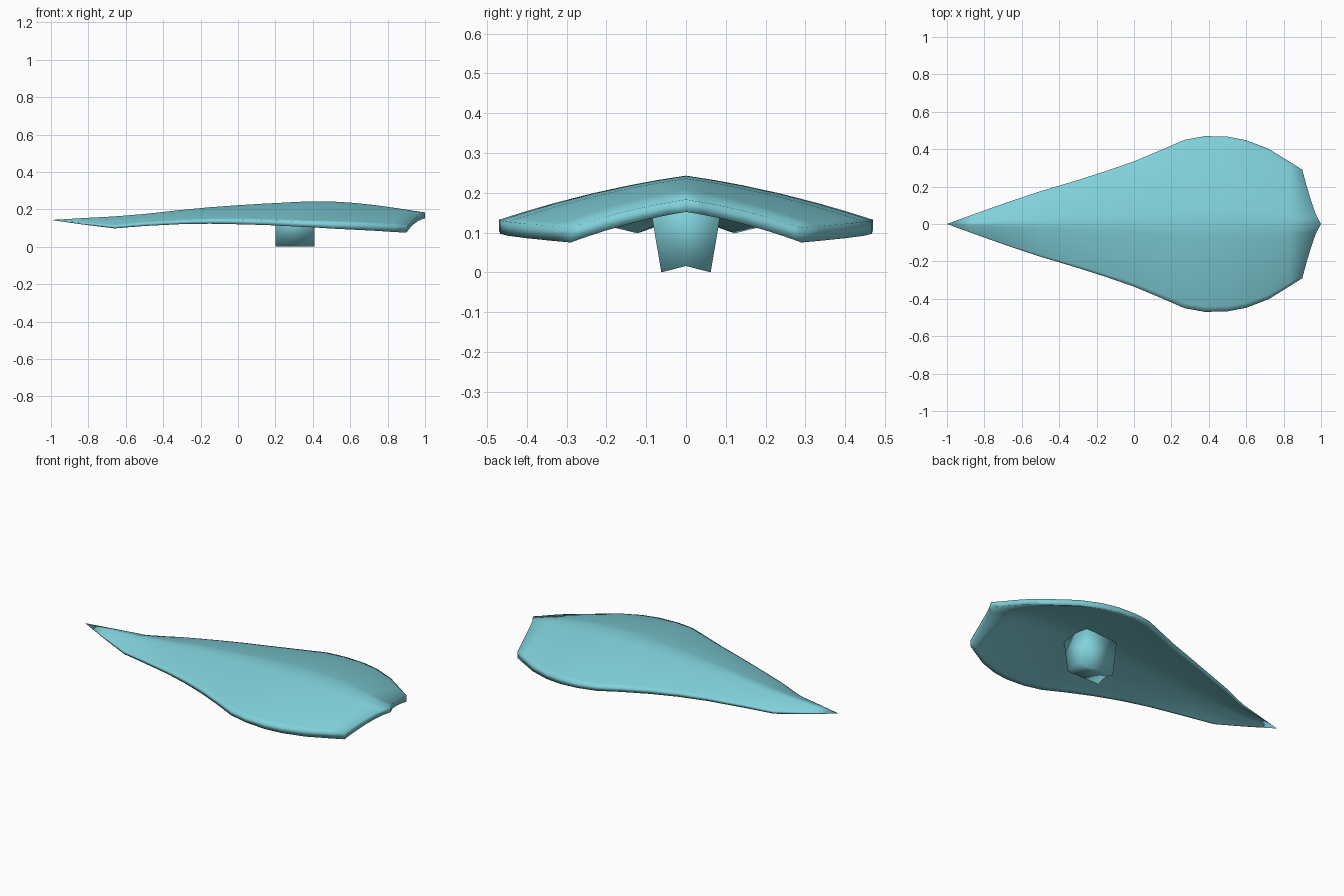
import bpy, bmesh

mat = bpy.data.materials.new("turquoise")
mat.diffuse_color = (0.22, 0.64, 0.71, 1)


def finish(bm, name):
    bmesh.ops.remove_doubles(bm, verts=bm.verts, dist=0.0005)
    bmesh.ops.recalc_face_normals(bm, faces=bm.faces)
    for f in bm.faces:
        f.smooth = True
    mesh = bpy.data.meshes.new(name)
    bm.to_mesh(mesh)
    bm.free()
    mesh.materials.append(mat)
    obj = bpy.data.objects.new(name, mesh)
    bpy.context.collection.objects.link(obj)
    return obj


def loft(rings, name):
    """Skin closed rings, capping the ends with strips across each ring."""
    bm = bmesh.new()
    vs = [[bm.verts.new(p) for p in r] for r in rings]
    n = len(vs[0])
    for a, b in zip(vs, vs[1:]):
        for i in range(n):
            j = (i + 1) % n
            bm.faces.new((a[i], a[j], b[j], b[i]))
    for r in (vs[0], vs[-1]):
        for i in range(n // 2 - 1):
            bm.faces.new((r[i], r[i + 1], r[n - 2 - i], r[n - 1 - i]))
    return finish(bm, name)


# Leaf shell stations: x, half width, ridge z, rim top z, rim bottom z, thickness
stations = [
    (-1.00, 0.000, 0.143, 0.143, 0.143, 0.000),
    (-0.83, 0.062, 0.153, 0.127, 0.119, 0.014),
    (-0.66, 0.122, 0.162, 0.112, 0.098, 0.024),
    (-0.50, 0.175, 0.175, 0.128, 0.111, 0.028),
    (-0.30, 0.235, 0.197, 0.140, 0.121, 0.030),
    (-0.15, 0.283, 0.211, 0.145, 0.123, 0.032),
    (0.00, 0.335, 0.222, 0.145, 0.120, 0.033),
    (0.15, 0.398, 0.231, 0.141, 0.116, 0.033),
    (0.27, 0.450, 0.237, 0.137, 0.110, 0.033),
    (0.38, 0.470, 0.243, 0.132, 0.105, 0.033),
    (0.50, 0.467, 0.242, 0.130, 0.097, 0.033),
    (0.60, 0.448, 0.236, 0.127, 0.092, 0.033),
    (0.72, 0.402, 0.224, 0.122, 0.086, 0.033),
    (0.83, 0.334, 0.209, 0.116, 0.079, 0.033),
    (1.00, 0.290, 0.183, 0.112, 0.075, 0.031),
]
half = (0.15, 0.3, 0.5, 0.7, 0.85, 0.94, 1.0)
ts = [-t for t in reversed(half)] + [0] + list(half)


def section(x, w, ridge, top, bottom, thick):
    def row(z0, z1):
        pts = []
        for t in ts:
            a = abs(t)
            # the broad end sweeps back towards its corners
            px = x - 0.1 * a ** 0.75 if x > 0.99 else x
            pts.append((px, w * t, z0 + (z1 - z0) * (0.6 * a + 0.4 * a * a)))
        return pts
    return row(ridge, top) + row(ridge - thick, bottom)[::-1]


loft([section(*s) for s in stations], "leaf_shell")

# Tapered peg under the shell, with a shallow V notch along its foot
peg = []
for x in (0.20, 0.41):
    peg.append([(x, -0.095, 0.195), (x, 0, 0.215), (x, 0.095, 0.195),
                (x, 0.062, 0.0), (x, 0, 0.016), (x, -0.062, 0.0)])
loft(peg, "peg")
